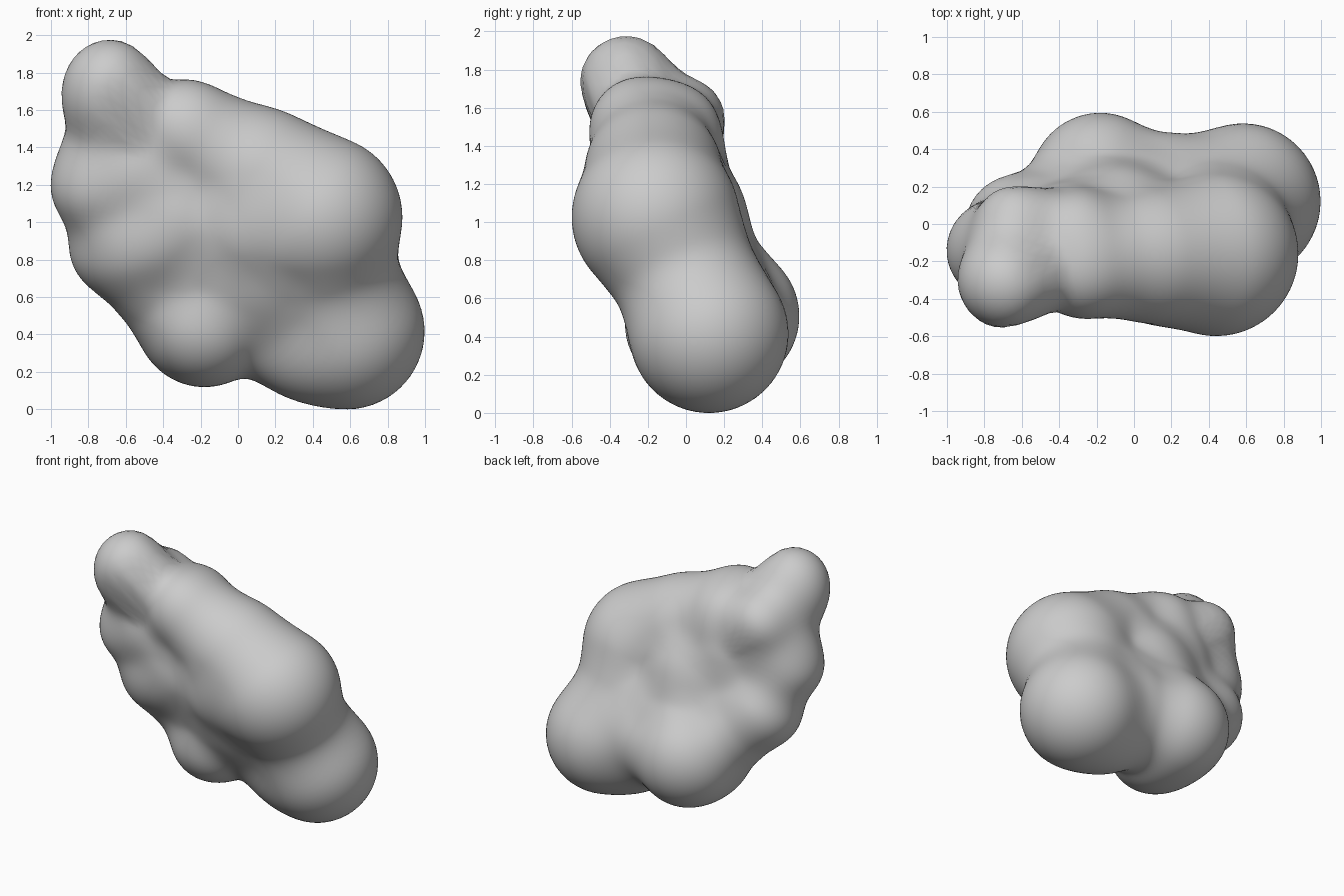
import bpy, bmesh
from mathutils import Vector

# Lobes of the lump: centre x, y, z and radius
LOBES = [
    (-0.68, -0.31, 1.73, 0.255),  # top knob
    (-0.70, -0.27, 1.60, 0.21),   # knob underside
    (-0.62, -0.02, 1.53, 0.235),  # back of top knob
    (-0.67, -0.15, 1.38, 0.235),  # knob neck
    (-0.28, -0.24, 1.50, 0.265),  # top ridge
    (-0.30, -0.06, 1.48, 0.24),   # top ridge back
    (-0.12, -0.19, 1.38, 0.28),   # ridge fill
    (0.06, -0.17, 1.28, 0.34),    # ridge middle
    (0.20, -0.17, 1.22, 0.34),    # ridge right
    (0.44, -0.16, 1.03, 0.44),    # right shoulder
    (0.47, 0.00, 0.72, 0.37),     # right waist
    (0.58, 0.12, 0.42, 0.42),     # lower right ball
    (-0.18, 0.22, 0.51, 0.375),   # lower back lobe
    (-0.18, 0.00, 0.46, 0.32),    # lower front lobe
    (0.20, 0.14, 0.54, 0.34),     # lower bridge
    (0.34, 0.10, 0.34, 0.27),     # underside right
    (-0.73, -0.14, 1.20, 0.275),  # left lobe
    (-0.50, -0.16, 1.24, 0.27),   # left lobe fill
    (-0.62, -0.02, 0.88, 0.285),  # lower left lobe
    (-0.50, -0.12, 0.90, 0.28),   # lower left front
    (-0.40, 0.05, 0.70, 0.29),    # lower left web
    (-0.28, -0.10, 1.02, 0.34),   # body left
    (-0.32, -0.06, 1.26, 0.27),   # body top left
    (0.10, -0.16, 0.98, 0.35),    # body middle
    (-0.10, 0.02, 0.78, 0.36),    # body lower
    (0.15, -0.01, 0.72, 0.35),    # body lower right
    (-0.08, 0.02, 1.06, 0.28),    # body back
]
BALLS = [(Vector(l[:3]), l[3]) for l in LOBES]
BLEND = 0.13
CORE = Vector((-0.02, -0.02, 0.95))


def distance(p):
    """Distance to the softly blended lobes."""
    d = 9.0
    for c, r in BALLS:
        e = (p - c).length - r
        h = max(BLEND - abs(d - e), 0.0)
        d = min(d, e) - h * h / (4 * BLEND)
    return d


# Shrink a fine sphere onto the blended lobes
bm = bmesh.new()
bmesh.ops.create_icosphere(bm, subdivisions=6, radius=1.0)
for v in bm.verts:
    ray = v.co.normalized()
    t = 1.6
    for _ in range(40):
        d = distance(CORE + ray * t)
        t -= d
        if d < 0.001:
            break
    v.co = CORE + ray * t
for _ in range(2):
    bmesh.ops.smooth_vert(bm, verts=bm.verts, factor=0.5,
                          use_axis_x=True, use_axis_y=True, use_axis_z=True)
# Stand on the ground
low = min(v.co.z for v in bm.verts)
bmesh.ops.translate(bm, verts=bm.verts, vec=(0, 0, -low))
for f in bm.faces:
    f.smooth = True
mesh = bpy.data.meshes.new("lumpy_rock")
bm.to_mesh(mesh)
bm.free()
bpy.context.collection.objects.link(bpy.data.objects.new("lumpy_rock", mesh))
